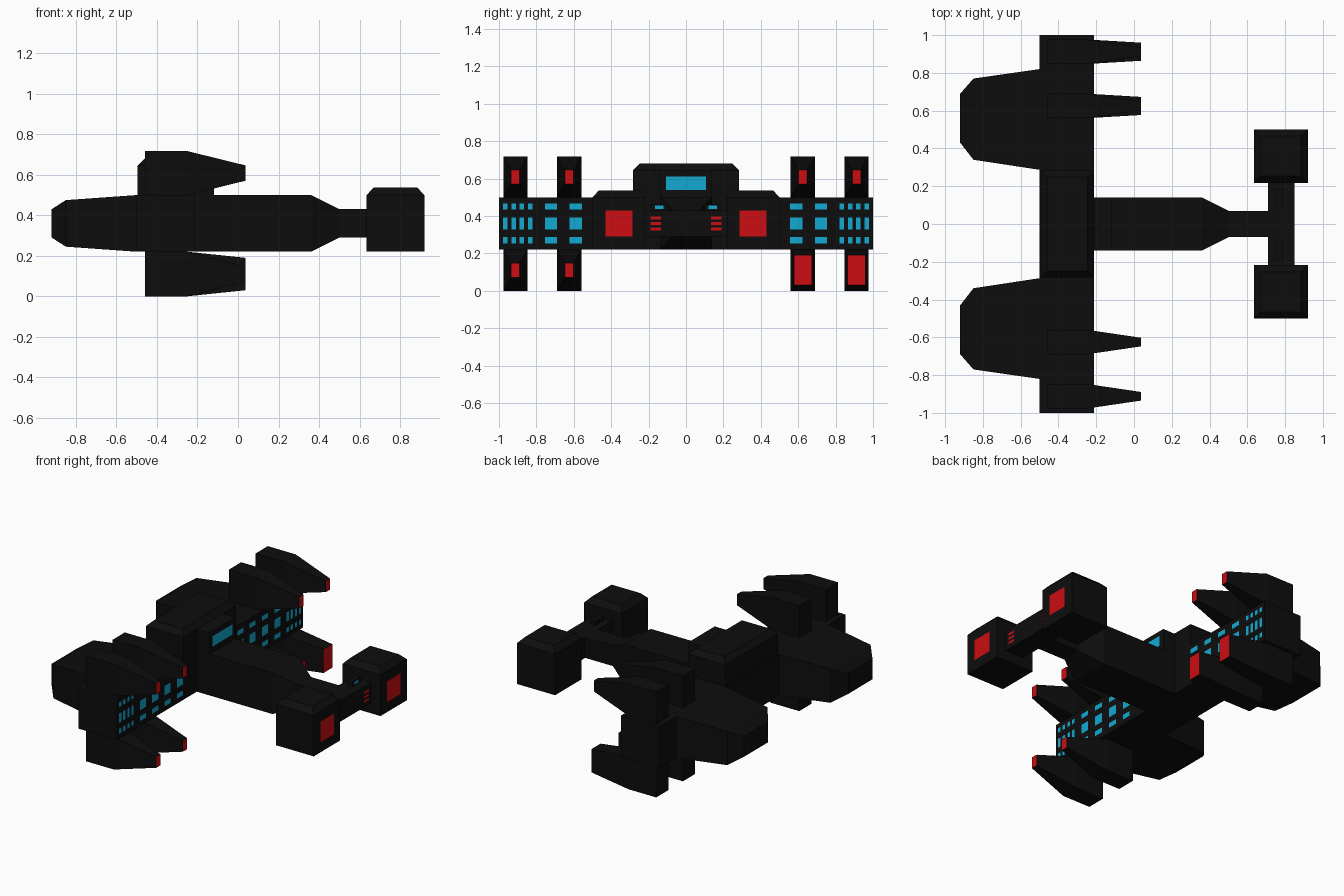
import bpy, bmesh

if "Cube" in bpy.data.objects:
    bpy.data.objects.remove(bpy.data.objects["Cube"])


def material(name, rgb):
    m = bpy.data.materials.new(name)
    m.diffuse_color = (*rgb, 1)
    m.use_nodes = True
    m.node_tree.nodes["Principled BSDF"].inputs["Base Color"].default_value = m.diffuse_color
    return m


BLACK = material("hull_black", (0.004, 0.004, 0.004))
RED = material("light_red", (0.6, 0.004, 0.006))
BLUE = material("window_blue", (0.006, 0.4, 0.65))


def finish(bm, name, mat):
    bmesh.ops.recalc_face_normals(bm, faces=bm.faces)
    mesh = bpy.data.meshes.new(name)
    bm.to_mesh(mesh)
    bm.free()
    mesh.materials.append(mat)
    obj = bpy.data.objects.new(name, mesh)
    bpy.context.collection.objects.link(obj)
    return obj


def loft(name, sections, axis="x"):
    """Join rectangles (position, a0, a1, b0, b1) along x (a=y, b=z) or z (a=x, b=y)."""
    bm = bmesh.new()
    rings = []
    for p, a0, a1, b0, b1 in sections:
        ring = []
        for a, b in ((a0, b0), (a1, b0), (a1, b1), (a0, b1)):
            ring.append(bm.verts.new((p, a, b) if axis == "x" else (a, b, p)))
        rings.append(ring)
    for r, s in zip(rings, rings[1:]):
        for i in range(4):
            j = (i + 1) % 4
            bm.faces.new((r[i], r[j], s[j], s[i]))
    bm.faces.new(rings[0])
    bm.faces.new(rings[-1])
    return finish(bm, name, BLACK)


def panels(name, x, rects, mat):
    """Flat forward-facing panels (y0, y1, z0, z1) just proud of a face at x."""
    bm = bmesh.new()
    for y0, y1, z0, z1 in rects:
        bm.faces.new([bm.verts.new((x + 0.002, y, z)) for y, z in
                      ((y0, z0), (y1, z0), (y1, z1), (y0, z1))])
    obj = finish(bm, name, mat)
    if obj.data.polygons[0].normal.x < 0:
        obj.data.flip_normals()
    return obj


def span(s, a, b):
    """Lateral range mirrored to side s."""
    return sorted((s * a, s * b))


# Wing bar, tapering neck and front crossbar
loft("wing_bar", [(-0.5, -1, 1, 0.22, 0.5), (-0.212, -1, 1, 0.22, 0.5)])
loft("neck", [(-0.212, -0.14, 0.14, 0.22, 0.5), (0.36, -0.14, 0.14, 0.22, 0.5),
              (0.5, -0.07, 0.07, 0.29, 0.43), (0.71, -0.07, 0.07, 0.29, 0.43)])
loft("front_crossbar", [(0.71, -0.22, 0.22, 0.29, 0.43), (0.85, -0.22, 0.22, 0.29, 0.43)])

# Bridge with chamfered roof and narrower front cabin
loft("bridge", [(0.5, -0.495, -0.212, -0.283, 0.283), (0.645, -0.495, -0.212, -0.283, 0.283),
                (0.68, -0.46, -0.247, -0.248, 0.248)], "z")
loft("bridge_cabin", [(-0.212, -0.14, 0.14, 0.5, 0.645), (-0.118, -0.14, 0.14, 0.5, 0.645)])
panels("bridge_window", -0.118, [(-0.108, 0.108, 0.54, 0.61)], BLUE)

windows = []
for s, side in ((-1, "left"), (1, "right")):
    # Rear engine
    loft("engine_" + side, [(-0.92, *span(s, 0.43, 0.69), 0.29, 0.43),
                            (-0.85, *span(s, 0.34, 0.77), 0.245, 0.475),
                            (-0.5, *span(s, 0.287, 0.82), 0.22, 0.5)])
    # Front pod with chamfered top and red light
    loft("pod_" + side, [(0.22, 0.635, 0.92, *span(s, 0.218, 0.5)),
                         (0.5, 0.635, 0.92, *span(s, 0.218, 0.5)),
                         (0.537, 0.67, 0.885, *span(s, 0.253, 0.465))], "z")
    panels("pod_light_" + side, 0.92, [(*span(s, 0.287, 0.43), 0.29, 0.43)], RED)
    # Crossbar vents and small cockpit
    panels("vents_" + side, 0.85,
           [(*span(s, 0.135, 0.19), z, z + 0.015) for z in (0.322, 0.352, 0.382)], RED)
    loft("cockpit_" + side, [(0.755, *span(s, 0.1, 0.19), 0.43, 0.462),
                             (0.79, *span(s, 0.1, 0.19), 0.43, 0.462)])
    panels("cockpit_window_" + side, 0.79, [(*span(s, 0.12, 0.165), 0.437, 0.455)], BLUE)
    # Guns above and below the wing; the lower right pair has broad muzzles
    for c, place in ((0.912, "outer"), (0.625, "inner")):
        for z0, z1, level in ((0.5, 0.717, "upper"), (0.0, 0.22, "lower")):
            mid = (z0 + z1) / 2
            broad = s > 0 and level == "lower"
            w, h = (0.048, 0.08) if broad else (0.023, 0.038)
            body = (*span(s, c - 0.065, c + 0.065), z0, z1)
            tip = (*span(s, c - w, c + w), mid - h, mid + h)
            tag = "_".join((level, place, side))
            loft("gun_" + tag, [(-0.46, *body), (-0.25, *body), (0.036, *tip)])
            panels("muzzle_" + tag, 0.036, [tip], RED)
    # Wing window columns
    columns = [(y, y + 0.065) for y in (0.292, 0.425, 0.557, 0.69)]
    columns += [(y, y + 0.024) for y in (0.822, 0.866, 0.91, 0.954)]
    for a, b in columns:
        for z0, z1 in ((0.435, 0.467), (0.328, 0.392), (0.254, 0.287)):
            windows.append((*span(s, a, b), z0, z1))
panels("wing_windows", -0.212, windows, BLUE)
